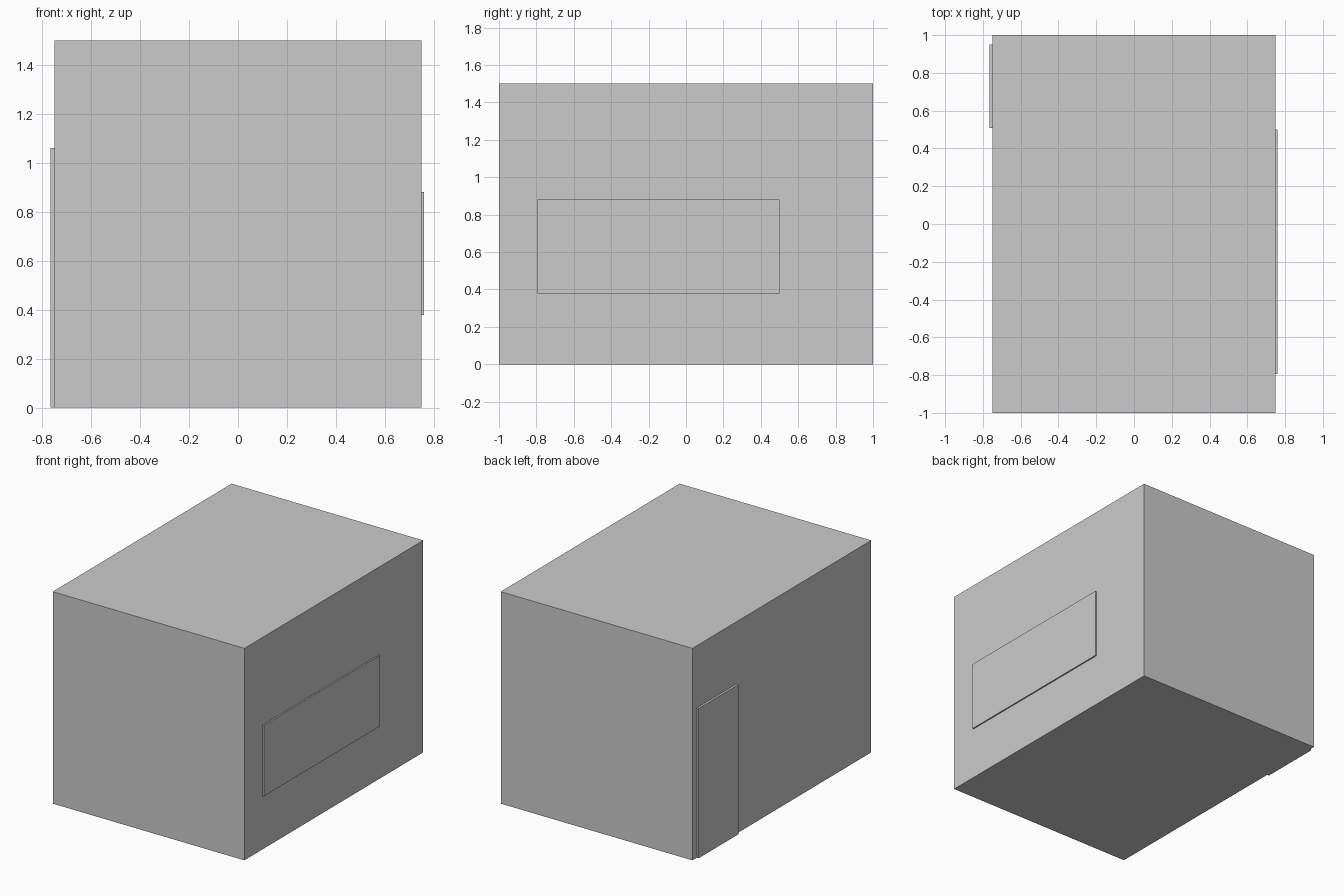
import bpy

if "Cube" in bpy.data.objects:
    bpy.data.objects.remove(bpy.data.objects["Cube"])


def box(name, lo, hi):
    """Axis-aligned box between two corners."""
    bpy.ops.mesh.primitive_cube_add(
        size=1, location=[(a + b) / 2 for a, b in zip(lo, hi)])
    ob = bpy.context.object
    ob.name = name
    ob.scale = [b - a for a, b in zip(lo, hi)]
    bpy.ops.object.transform_apply(location=False, rotation=False, scale=True)
    return ob


# Main building block
box("building_body", (-0.75, -1.0, 0.0), (0.75, 1.0, 1.5))

# Wide window panel on the right wall
box("window_panel", (0.74, -0.795, 0.378), (0.76, 0.5, 0.88))

# Door panel on the left wall, near the back corner
box("door_panel", (-0.765, 0.507, 0.0), (-0.74, 0.95, 1.06))
